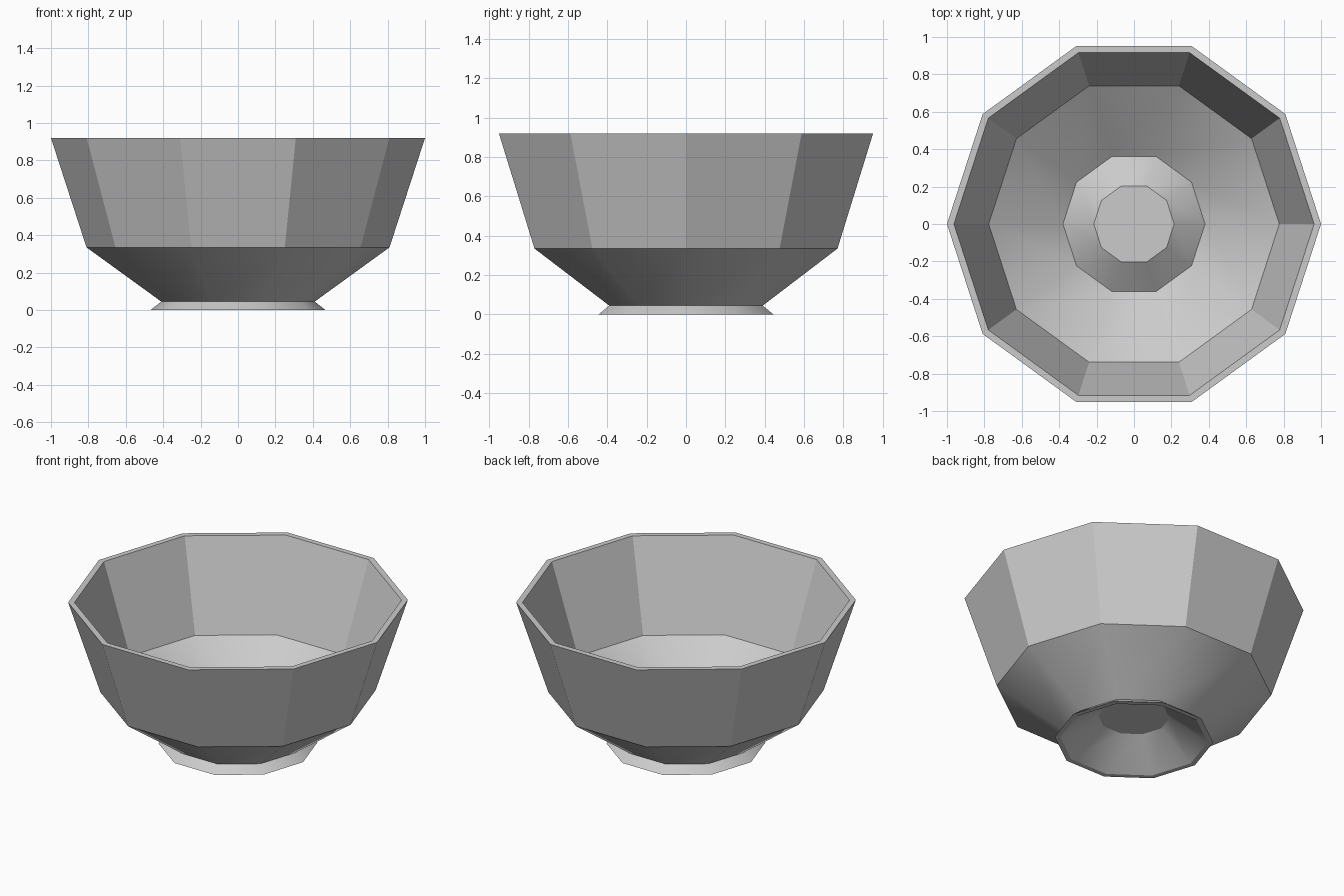
import bpy, bmesh, math

if "Cube" in bpy.data.objects:
    bpy.data.objects.remove(bpy.data.objects["Cube"], do_unlink=True)

SIDES = 10

# Grey glaze
glaze = bpy.data.materials.new("grey_glaze")
glaze.use_nodes = True
colour = (0.6, 0.6, 0.6, 1)
glaze.diffuse_color = colour
glaze.node_tree.nodes["Principled BSDF"].inputs["Base Color"].default_value = colour

# Half section (radius, height): hollow underside, foot, wall, rim, inside, raised centre
section = [(0.21, 0.155), (0.435, 0), (0.468, 0), (0.41, 0.045), (0.81, 0.335), (1, 0.92),
           (0.963, 0.92), (0.777, 0.355), (0.38, 0.067), (0.215, 0.19)]


def revolve(name, profile, sides, material):
    """Turn a half section around z and close both ends with flat caps."""
    bm = bmesh.new()
    rings = []
    for r, z in profile:
        angles = [math.tau * i / sides for i in range(sides)]
        rings.append([bm.verts.new((r * math.cos(a), r * math.sin(a), z)) for a in angles])
    for low, high in zip(rings, rings[1:]):
        for i in range(sides):
            j = (i + 1) % sides
            bm.faces.new((low[i], low[j], high[j], high[i]))
    bm.faces.new(rings[0][::-1])
    bm.faces.new(rings[-1])
    bmesh.ops.recalc_face_normals(bm, faces=bm.faces)
    mesh = bpy.data.meshes.new(name)
    bm.to_mesh(mesh)
    bm.free()
    mesh.materials.append(material)
    obj = bpy.data.objects.new(name, mesh)
    bpy.context.collection.objects.link(obj)
    return obj


# Bowl: faceted upper wall, softly shaded lower cone and foot
bowl = revolve("bowl", section, SIDES, glaze)
bpy.ops.object.select_all(action="DESELECT")
bowl.select_set(True)
bpy.context.view_layer.objects.active = bowl
bpy.ops.object.shade_smooth_by_angle(angle=math.radians(30))
